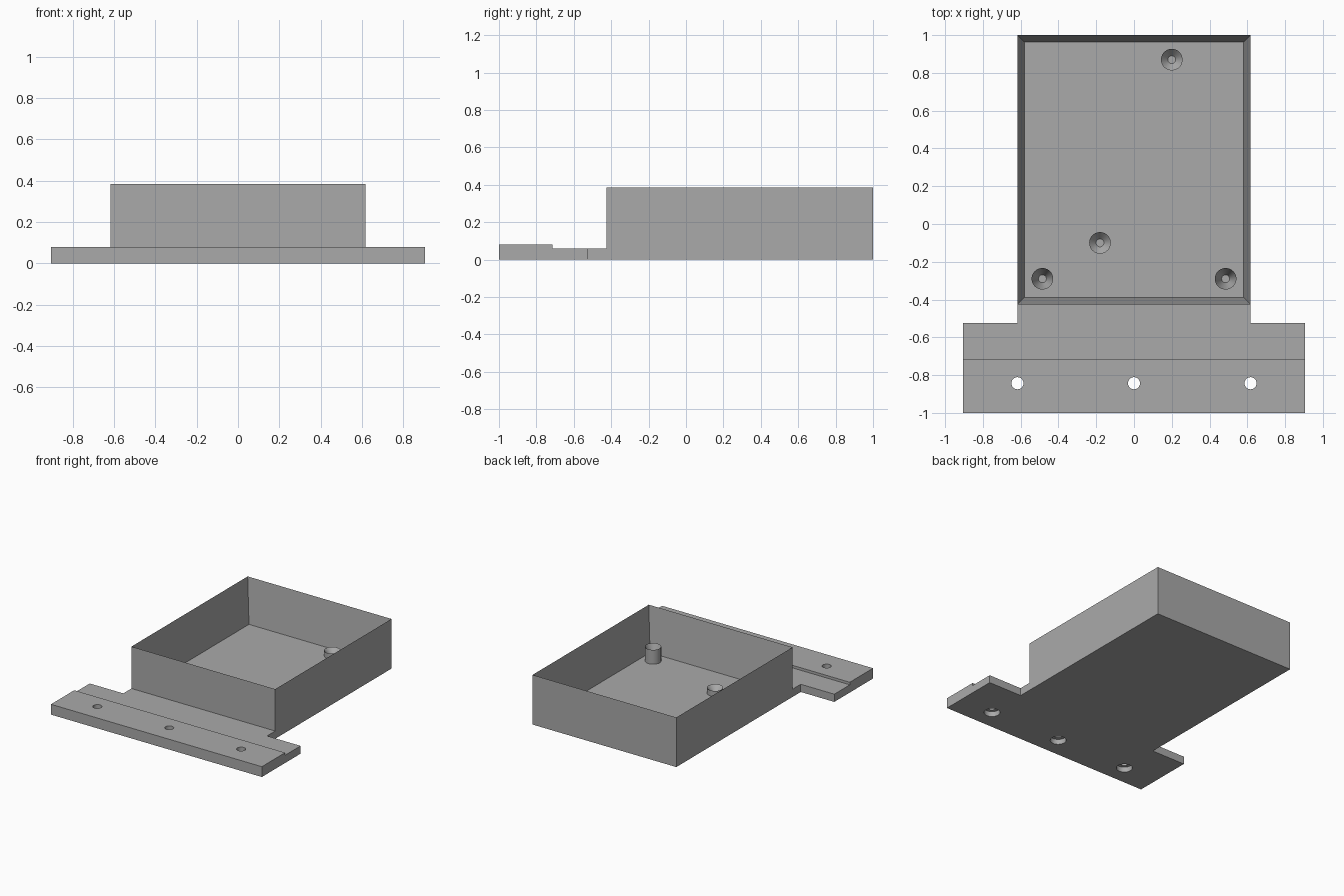
import bpy, bmesh
from mathutils import Matrix

cube = bpy.data.objects.get("Cube")
if cube:
    bpy.data.objects.remove(cube, do_unlink=True)

grey = bpy.data.materials.new("plain grey")
grey.use_nodes = True
grey.diffuse_color = (0.4, 0.4, 0.4, 1)
grey.node_tree.nodes["Principled BSDF"].inputs["Base Color"].default_value = (0.4, 0.4, 0.4, 1)

WALL = 0.037      # tray wall and floor thickness
HALF = 0.617      # half width of tray
TRAY_Y = -0.425   # front face of tray


def finish(bm, name):
    bmesh.ops.recalc_face_normals(bm, faces=bm.faces)
    mesh = bpy.data.meshes.new(name)
    bm.to_mesh(mesh)
    bm.free()
    mesh.materials.append(grey)
    obj = bpy.data.objects.new(name, mesh)
    bpy.context.collection.objects.link(obj)
    return obj


def prism(bm, outline, z0, z1):
    """Extrude a flat outline upward and return its top face."""
    base = bm.faces.new([bm.verts.new((x, y, z0)) for x, y in outline])
    out = bmesh.ops.extrude_face_region(bm, geom=[base], use_keep_orig=True)["geom"]
    top = next(g for g in out if isinstance(g, bmesh.types.BMFace))
    bmesh.ops.translate(bm, verts=list(top.verts), vec=(0, 0, z1 - z0))
    bm.normal_update()
    return top


def rect(x, y0, y1):
    return [(-x, y0), (x, y0), (x, y1), (-x, y1)]


def sink(bm, face, rim, depth):
    """Inset a face and push it down to form a recess."""
    bmesh.ops.inset_region(bm, faces=[face], thickness=rim, use_even_offset=True)
    bmesh.ops.translate(bm, verts=list(face.verts), vec=(0, 0, -depth))


def smooth(obj):
    bpy.ops.object.select_all(action="DESELECT")
    obj.select_set(True)
    bpy.context.view_layer.objects.active = obj
    bpy.ops.object.shade_smooth_by_angle()


# Open tray
bm = bmesh.new()
top = prism(bm, rect(HALF, TRAY_Y, 1), 0, 0.385)
bmesh.ops.recalc_face_normals(bm, faces=bm.faces)
sink(bm, top, WALL, 0.385 - WALL)
finish(bm, "tray")

# Stepped web joining the tray to the wider flange
bm = bmesh.new()
right = [(0.905, -0.715), (0.905, -0.525), (HALF, -0.525), (HALF, TRAY_Y)]
prism(bm, right + [(-x, y) for x, y in reversed(right)], 0, 0.06)
finish(bm, "flange_web")

# Raised mounting strip
bm = bmesh.new()
prism(bm, rect(0.905, -1, -0.715), 0, 0.08)
strip = finish(bm, "mounting_strip")

# Counterbored screw holes, wide from below
for name, radius, z in (("screw_hole_cutter", 0.032, 0.05), ("counterbore_cutter", 0.057, -0.06)):
    bm = bmesh.new()
    for x in (-HALF, 0, HALF):
        bmesh.ops.create_cone(bm, cap_ends=True, segments=40, radius1=radius, radius2=radius,
                              depth=0.2, matrix=Matrix.Translation((x, -0.843, z)))
    cutter = finish(bm, name)
    cutter.hide_render = True
    mod = strip.modifiers.new(name, "BOOLEAN")
    mod.operation = "DIFFERENCE"
    mod.solver = "EXACT"
    mod.object = cutter
    bpy.context.view_layer.objects.active = strip
    bpy.ops.object.modifier_apply(modifier=name)
    bpy.data.objects.remove(cutter, do_unlink=True)
smooth(strip)

# Hollow standoffs on the tray floor: two tall in front, two short
posts = {"front_left": (0.485, -0.29, 0.148), "front_right": (-0.485, -0.29, 0.148),
         "middle": (-0.18, -0.10, 0.08), "back": (0.20, 0.87, 0.08)}
for name, (x, y, height) in posts.items():
    bm = bmesh.new()
    bmesh.ops.create_cone(bm, cap_ends=True, segments=40, radius1=0.057, radius2=0.057,
                          depth=height - WALL,
                          matrix=Matrix.Translation((x, y, (height + WALL) / 2)))
    top = max(bm.faces, key=lambda f: f.calc_center_median().z)
    sink(bm, top, 0.036, height - WALL - 0.002)
    smooth(finish(bm, name + "_standoff"))
